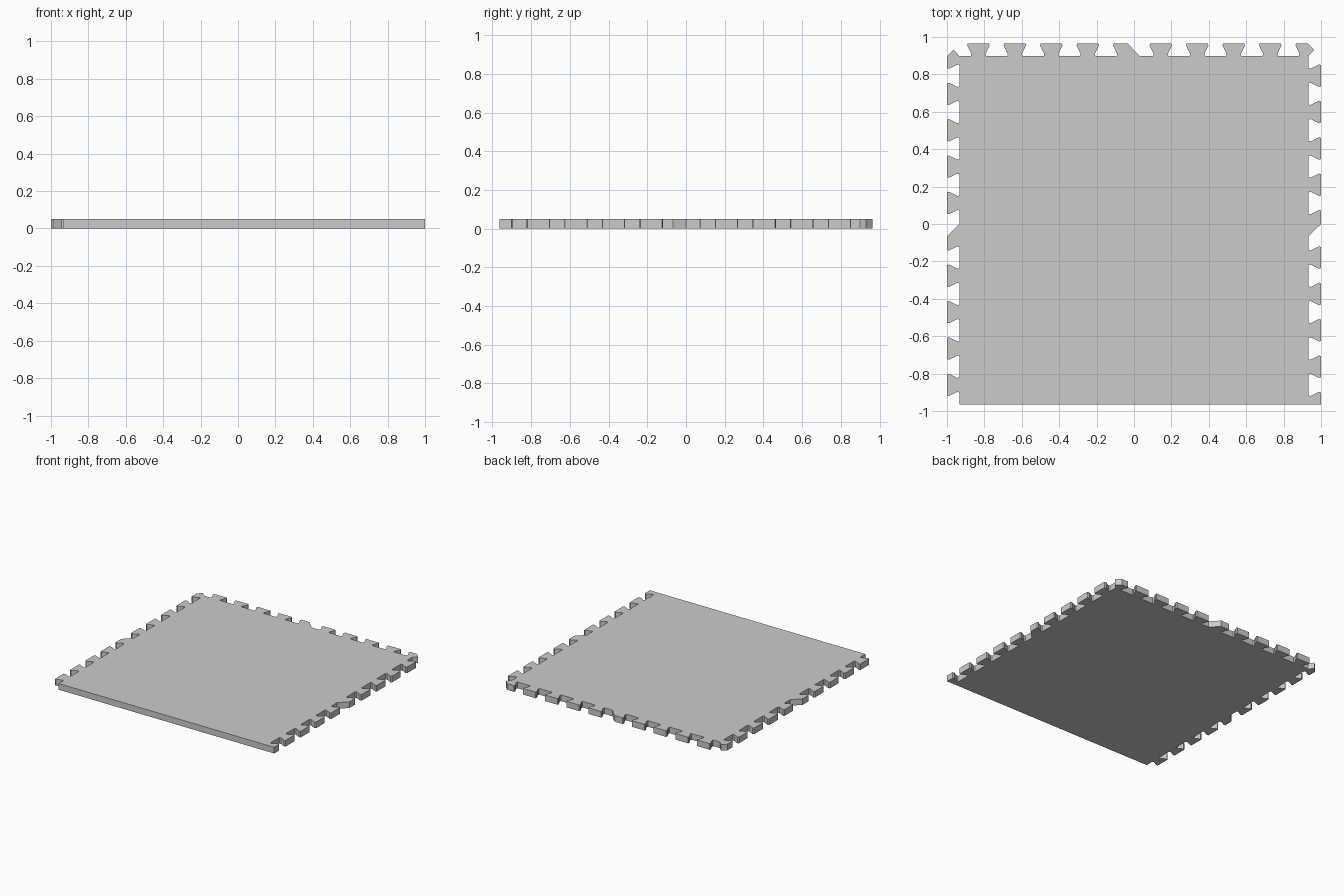
import bpy, bmesh

if "Cube" in bpy.data.objects:
    bpy.data.objects.remove(bpy.data.objects["Cube"])

THICK, DEPTH, PITCH = 0.05, 0.067, 0.195
TIP_Y, BASE_Y = 0.965, 0.898
# dovetail flank: (distance out from the base line, half width)
FLANK = [(0, 0.041), (0.011, 0.0375), (0.056, 0.06), (DEPTH, 0.0565)]


def rise(c):
    """Flank from base to tip on the low side of a tab centred at c."""
    return [(d, c - h) for d, h in FLANK]


def fall(c):
    """Flank from tip back to base on the high side."""
    return [(d, c + h) for d, h in reversed(FLANK)]


# Side edge as (outward, along y): bottom corner, tabs, slanted middle tab, tabs
side = [(DEPTH, -TIP_Y)] + fall(0.015 - 5 * 0.1945)
for k in range(-4, 5):
    c = 0.015 + k * 0.1945
    side += [(0, -0.066), (DEPTH, 0.0)] if k == 0 else rise(c)
    side += fall(c)
right = [(1 - DEPTH + d, y) for d, y in side]
# The left edge is the same line moved across, so neighbouring tiles interlock
left = [(x - 2 + DEPTH, y) for x, y in reversed(right)]

# Back edge, built left to right
back = [(0, -1 + DEPTH)]
for k in range(9):
    c = -0.832 + k * PITCH
    back += rise(c)
    back += [(DEPTH, -0.034), (0, 0.031)] if k == 4 else fall(c)
back += rise(-0.832 + 9 * PITCH)
top = [(x, BASE_Y + d) for d, x in back]

# Clipped corners join the three edges
corner_right = [(1 - DEPTH, BASE_Y), (0.963, 0.931), (0.928, TIP_Y)]
corner_left = [(-0.966, 0.932), (-1, BASE_Y)]
outline = right + corner_right + top[::-1] + corner_left + left

# Extrude the outline into a flat tile
bm = bmesh.new()
face = bm.faces.new([bm.verts.new((x, y, 0)) for x, y in outline])
ext = bmesh.ops.extrude_face_region(bm, geom=[face], use_keep_orig=True)
for v in ext["geom"]:
    if isinstance(v, bmesh.types.BMVert):
        v.co.z = THICK
bmesh.ops.recalc_face_normals(bm, faces=bm.faces[:])
bmesh.ops.triangulate(bm, faces=[f for f in bm.faces if len(f.verts) > 4])
mesh = bpy.data.meshes.new("floor_tile")
bm.to_mesh(mesh)
bm.free()
bpy.context.collection.objects.link(bpy.data.objects.new("floor_tile", mesh))
